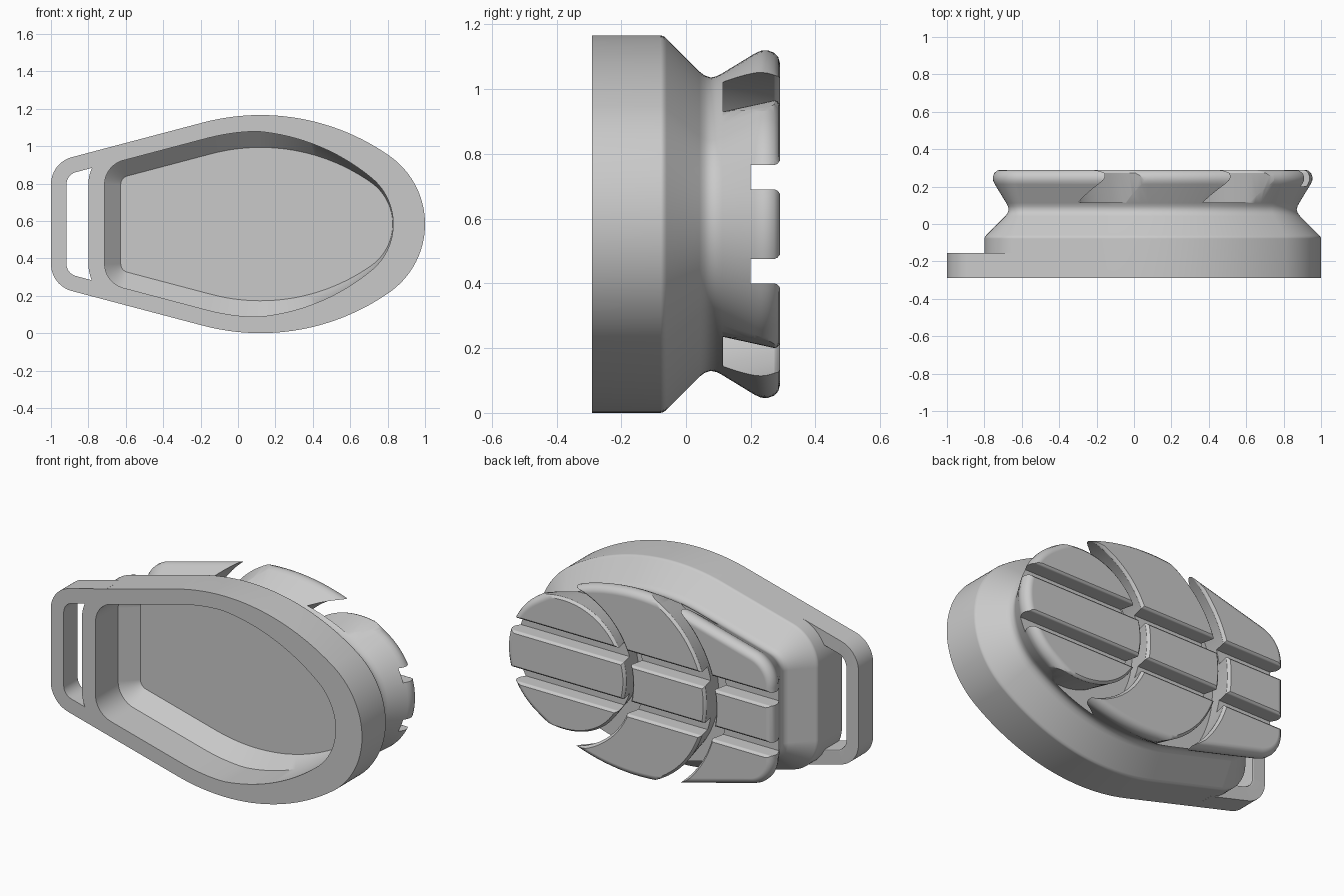
import bpy, bmesh
from math import sin, cos, tan, atan2, radians, pi

if "Cube" in bpy.data.objects:
    bpy.data.objects.remove(bpy.data.objects["Cube"])

MID = 0.583                      # height of the symmetry line
SLOPE = radians(14.8)            # slant of the straight flanks
BIG_R, BIG_X = 1.2, 0.12         # large side arc
BIG_H = MID - BIG_R
TIP_R = 0.445                    # nose arc
TIP_X = 1 - TIP_R
JOIN = atan2(-BIG_H, TIP_X - BIG_X)

grey = bpy.data.materials.new("grey rubber")
grey.use_nodes = True
GREY = (0.59, 0.59, 0.59, 1)
grey.diffuse_color = GREY
grey.node_tree.nodes["Principled BSDF"].inputs["Base Color"].default_value = GREY


def loft(name, rings):
    """Skin equal-length closed rings and cap both ends."""
    bm = bmesh.new()
    loops = [[bm.verts.new(p) for p in ring] for ring in rings]
    n = len(loops[0])
    for a, b in zip(loops, loops[1:]):
        for i in range(n):
            j = (i + 1) % n
            bm.faces.new((a[i], a[j], b[j], b[i]))
    bm.faces.new(loops[0])
    bm.faces.new(loops[-1])
    bmesh.ops.recalc_face_normals(bm, faces=bm.faces)
    mesh = bpy.data.meshes.new(name)
    bm.to_mesh(mesh)
    bm.free()
    obj = bpy.data.objects.new(name, mesh)
    bpy.context.collection.objects.link(obj)
    mesh.materials.append(grey)
    return obj


def arc(cx, ch, r, start, end, steps):
    """Points with outward normals: (x, h, nx, nh)."""
    angles = [start + (end - start) * i / steps for i in range(steps + 1)]
    return [(cx + r * cos(a), ch + r * sin(a), cos(a), sin(a)) for a in angles]


def flank(x):
    top = BIG_H + BIG_R * cos(SLOPE)
    return top + (x - BIG_X + BIG_R * sin(SLOPE)) * tan(SLOPE)


def corner(left, r):
    cx = left + r
    return arc(cx, flank(cx) - r / cos(SLOPE), r, pi / 2 + SLOPE, pi, 14)


def mirrored(points):
    return [(x, -h, nx, -nh) for x, h, nx, nh in reversed(points)]


def place(p, inset, y):
    x, h, nx, nh = p
    return (x - nx * inset, y, MID + h - nh * inset)


def smooth(obj):
    """Smooth shading that keeps sharp edges and lets large flat faces stay flat."""
    bpy.ops.object.select_all(action="DESELECT")
    obj.select_set(True)
    bpy.context.view_layer.objects.active = obj
    bpy.ops.object.shade_smooth_by_angle(angle=radians(32))
    weighted = obj.modifiers.new("flat_faces", "WEIGHTED_NORMAL")
    weighted.keep_sharp = True
    weighted.weight = 100


# Egg-shaped outline of the body
upper = (arc(TIP_X, 0, TIP_R, 0, JOIN, 18)
         + arc(BIG_X, BIG_H, BIG_R, JOIN, pi / 2 + SLOPE, 24)[1:]
         + corner(-0.8, 0.22))
egg = upper + mirrored(upper)[:-1]


def wall_inset(x):
    return 0.087 + 0.083 * min(1, max(0, (x - 0.1) / 0.9))


# Body: cavity floor with chamfered edge, straight cavity wall, outer wall, waist, tread rim
outer_profile = [(-0.29, 0), (-0.078, 0), (-0.068, 0.003), (-0.06, 0.01),
                 (0.042, 0.112), (0.058, 0.124), (0.076, 0.13), (0.095, 0.126),
                 (0.112, 0.117), (0.212, 0.056), (0.232, 0.047), (0.252, 0.046),
                 (0.272, 0.053), (0.285, 0.067), (0.29, 0.085)]
rings = [[place(p, 0.173, 0.0) for p in egg]]
rings += [[place(p, wall_inset(p[0]), y) for p in egg] for y in (-0.082, -0.29)]
rings += [[place(p, d, y) for p in egg] for y, d in outer_profile]
body = loft("shoe_body", rings)


def groove_section(inner, outer, floor, undercut):
    """Groove cross-section (offset, y) with softened lips."""
    def side(half):
        return [(half + undercut, floor), (half, 0.274), (half + 0.003, 0.282),
                (half + 0.013, 0.2905), (half + 0.013, 0.36)]
    return side(outer) + [(-o, y) for o, y in reversed(side(inner))]


def arc_groove(name, cx, radius, sweep, inner, outer, widen):
    """Curved groove whose walls swing outwards towards both ends."""
    steps = 56
    sections = []
    for i in range(steps + 1):
        t = 2 * i / steps - 1
        a = pi + radians(sweep) * t
        section = groove_section(inner - 0.6 * widen * t ** 8,
                                 outer + widen * t * t, 0.115, 0.035)
        sections.append([(cx + (radius + o) * cos(a), y, MID + (radius + o) * sin(a))
                         for o, y in section])
    return loft(name, sections)


# Tread grooves: two curved deep ones and two straight shallow ones
cutters = [arc_groove("nose_groove", 0.57, 0.4, 132, 0.02, 0.025, 0.1),
           arc_groove("middle_groove", 0.253, 0.61, 90, 0.031, 0.033, 0)]
for side in (-1, 1):
    section = groove_section(0.038, 0.038, 0.2, 0)
    cutters.append(loft("straight_groove", [
        [(x, y, MID + side * 0.145 + o) for o, y in section] for x in (-1.2, 1.2)]))

bpy.context.view_layer.objects.active = body
for cutter in cutters:
    cutter.hide_render = True
    cut = body.modifiers.new("cut", "BOOLEAN")
    cut.operation = "DIFFERENCE"
    cut.solver = "EXACT"
    cut.object = cutter
    bpy.ops.object.modifier_apply(modifier=cut.name)
    bpy.data.objects.remove(cutter)
smooth(body)

# Strap loop: flat band that carries the flanks round the narrow end
half_path = [(-0.64, flank(-0.64), -sin(SLOPE), cos(SLOPE))] + corner(-1, 0.15)
band = [(0, -0.29), (0, -0.155), (0.073, -0.155), (0.08, -0.158),
        (0.083, -0.165), (0.083, -0.29)]
strap_loop = loft("strap_loop", [[place(p, d, y) for d, y in band]
                                 for p in half_path + mirrored(half_path)])
smooth(strap_loop)
